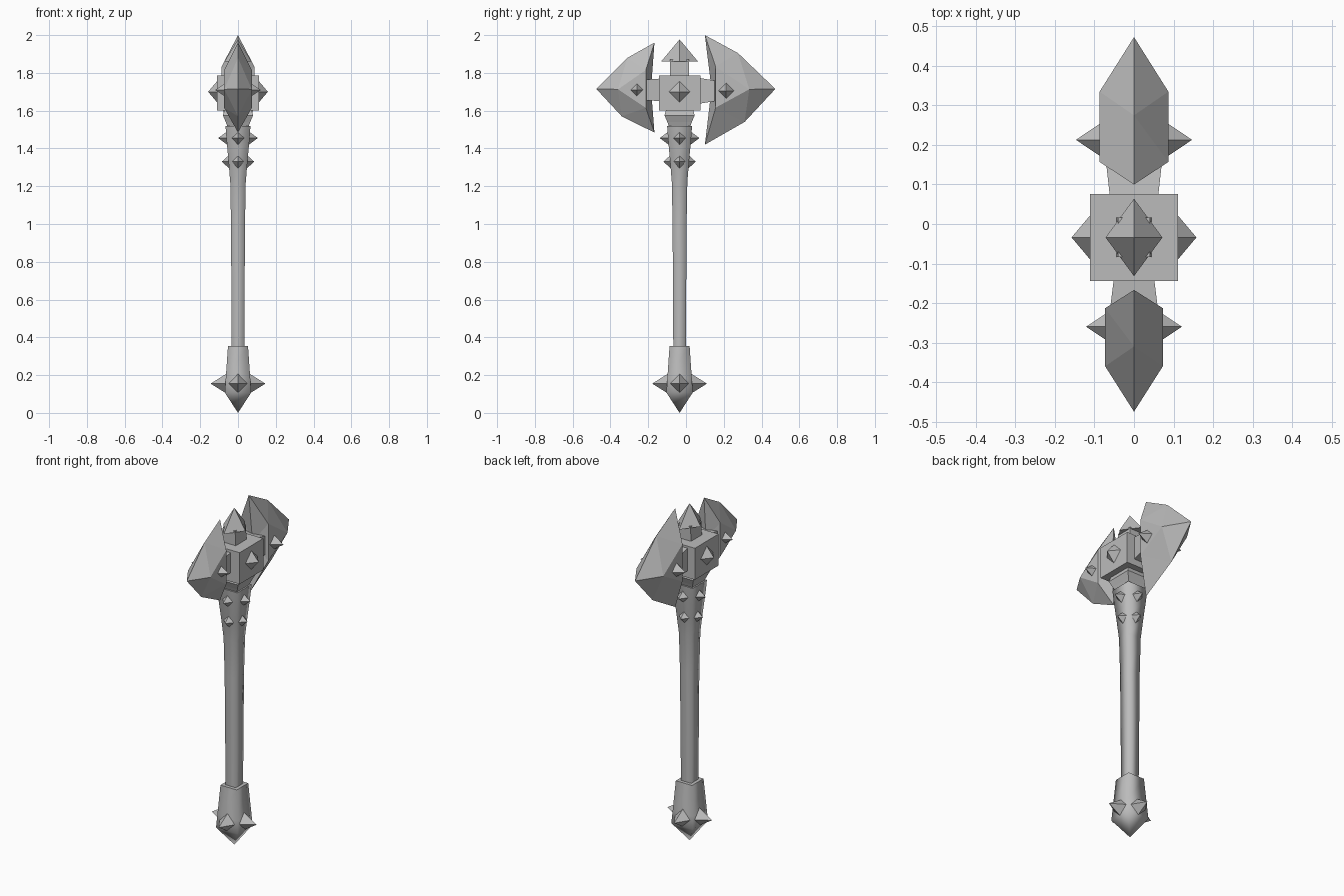
import bpy, bmesh, math
from mathutils import Vector

cube = bpy.data.objects.get("Cube")
if cube:
    bpy.data.objects.remove(cube, do_unlink=True)

GREY = (0.5, 0.5, 0.5, 1)
steel = bpy.data.materials.new("grey_steel")
steel.use_nodes = True
steel.diffuse_color = GREY
steel.node_tree.nodes["Principled BSDF"].inputs["Base Color"].default_value = GREY

AXIS_Y = -0.034          # the shaft line sits slightly forward of centre
UP = Vector((0, 0, 1))


def finish(name, bm):
    bmesh.ops.recalc_face_normals(bm, faces=bm.faces)
    mesh = bpy.data.meshes.new(name)
    bm.to_mesh(mesh)
    bm.free()
    mesh.materials.append(steel)
    obj = bpy.data.objects.new(name, mesh)
    bpy.context.collection.objects.link(obj)
    return obj


def square_loft(name, sections, centre=(0, AXIS_Y, 0), axis=UP, smooth=False, tip=None):
    """Rectangular sections (distance, half width, half depth) along an axis."""
    axis, centre = Vector(axis), Vector(centre)
    u = Vector((1, 0, 0))
    v = axis.cross(u)
    bm = bmesh.new()
    rings = []
    for d, a, b in sections:
        rings.append([bm.verts.new(centre + axis * d + u * a * i + v * b * j)
                      for i, j in ((-1, -1), (1, -1), (1, 1), (-1, 1))])
    for low, high in zip(rings, rings[1:]):
        for i in range(4):
            k = (i + 1) % 4
            bm.faces.new((low[i], low[k], high[k], high[i])).smooth = smooth
    cap = bm.faces.new(rings[-1])
    if tip is None:
        bm.faces.new(rings[0])
    else:
        point = bm.verts.new(centre + axis * tip)
        for i in range(4):
            bm.faces.new((rings[0][i], rings[0][(i + 1) % 4], point)).smooth = smooth
    for edge in cap.edges:
        edge.smooth = False
    return finish(name, bm)


def spike(name, base, direction, length, half_a, half_b=None):
    """Four-sided pyramid with its base corners on the axes."""
    base, d = Vector(base), Vector(direction)
    u = Vector((1, 0, 0)) if abs(d.x) < 0.5 else Vector((0, 1, 0))
    v = d.cross(u)
    half_b = half_b or half_a
    bm = bmesh.new()
    ring = [bm.verts.new(base + o) for o in
            (u * half_a, v * half_b, -u * half_a, -v * half_b)]
    point = bm.verts.new(base + d * length)
    bm.faces.new(ring)
    for i in range(4):
        bm.faces.new((ring[i], ring[(i + 1) % 4], point))
    return finish(name, bm)


def spike_ring(name, z, inner, outer, half):
    for label, x, y in (("left", 1, 0), ("right", -1, 0), ("back", 0, 1), ("front", 0, -1)):
        spike(f"{name}_{label}", (x * inner, AXIS_Y + y * inner, z), (x, y, 0),
              outer - inner, half)


def blade(name, edge, spine, cheek, half):
    """Ridge outline (y, z) on the centre plane and a raised triangular cheek each side."""
    bm = bmesh.new()
    top, upper, tip, lower, bottom = [bm.verts.new((0, y, z)) for y, z in edge]
    inner = bm.verts.new((0, *spine))
    for side in (-1, 1):
        a, b, c = [bm.verts.new((side * half, y, z)) for y, z in cheek]
        for face in ((a, b, c), (top, upper, a), (upper, b, a), (upper, tip, b),
                     (tip, lower, b), (lower, c, b), (lower, bottom, c),
                     (top, a, inner), (a, c, inner), (c, bottom, inner)):
            bm.faces.new(face)
    return finish(name, bm)


# Handle: smooth square shaft, pommel and collar
square_loft("shaft", [(0.3, 0.033, 0.033), (1.0, 0.037, 0.037), (1.22, 0.041, 0.041),
                      (1.33, 0.05, 0.05), (1.45, 0.061, 0.061), (1.52, 0.066, 0.066)],
            smooth=True)
square_loft("pommel", [(0.108, 0.07, 0.07), (0.18, 0.065, 0.065), (0.355, 0.053, 0.053)],
            smooth=True, tip=0.0)
square_loft("collar", [(1.5, 0.05, 0.05), (1.54, 0.065, 0.065),
                       (1.575, 0.08, 0.08), (1.61, 0.07, 0.07)])

# Head block with its finial
square_loft("head_block", [(1.6, 0.111, 0.11), (1.785, 0.111, 0.11)])
square_loft("finial_stem", [(1.77, 0.045, 0.05), (1.87, 0.04, 0.05)])
spike("finial", (0, AXIS_Y, 1.86), UP, 0.117, 0.072, 0.098)

# Necks joining the blades to the block
square_loft("back_neck", [(0.06, 0.06, 0.07), (0.15, 0.07, 0.055)],
            centre=(0, 0, 1.705), axis=(0, 1, 0))
square_loft("front_neck", [(0.13, 0.05, 0.06), (0.21, 0.06, 0.055)],
            centre=(0, 0, 1.71), axis=(0, -1, 0))

# Blades
blade("back_blade", [(0.1, 2.0), (0.275, 1.905), (0.473, 1.715), (0.31, 1.54), (0.1, 1.42)],
      (0.135, 1.715), [(0.157, 1.833), (0.335, 1.713), (0.157, 1.616)], 0.087)
blade("front_blade", [(-0.167, 1.96), (-0.31, 1.88), (-0.475, 1.715), (-0.34, 1.57), (-0.167, 1.484)],
      (-0.185, 1.715), [(-0.213, 1.815), (-0.36, 1.713), (-0.213, 1.615)], 0.073)

# Spikes on the sides of the head
for label, s in (("left", 1), ("right", -1)):
    spike(f"block_spike_{label}", (s * 0.11, AXIS_Y, 1.7), (s, 0, 0), 0.048, 0.057)
    spike(f"back_blade_spike_{label}", (s * 0.08, 0.213, 1.705), (s, 0, 0), 0.067, 0.045)
    spike(f"front_blade_spike_{label}", (s * 0.066, -0.26, 1.71), (s, 0, 0), 0.055, 0.037)

# Spikes around the handle
spike_ring("upper_shaft_spike", 1.455, 0.058, 0.105, 0.035)
spike_ring("lower_shaft_spike", 1.33, 0.047, 0.086, 0.035)
spike_ring("pommel_spike", 0.155, 0.062, 0.145, 0.052)
